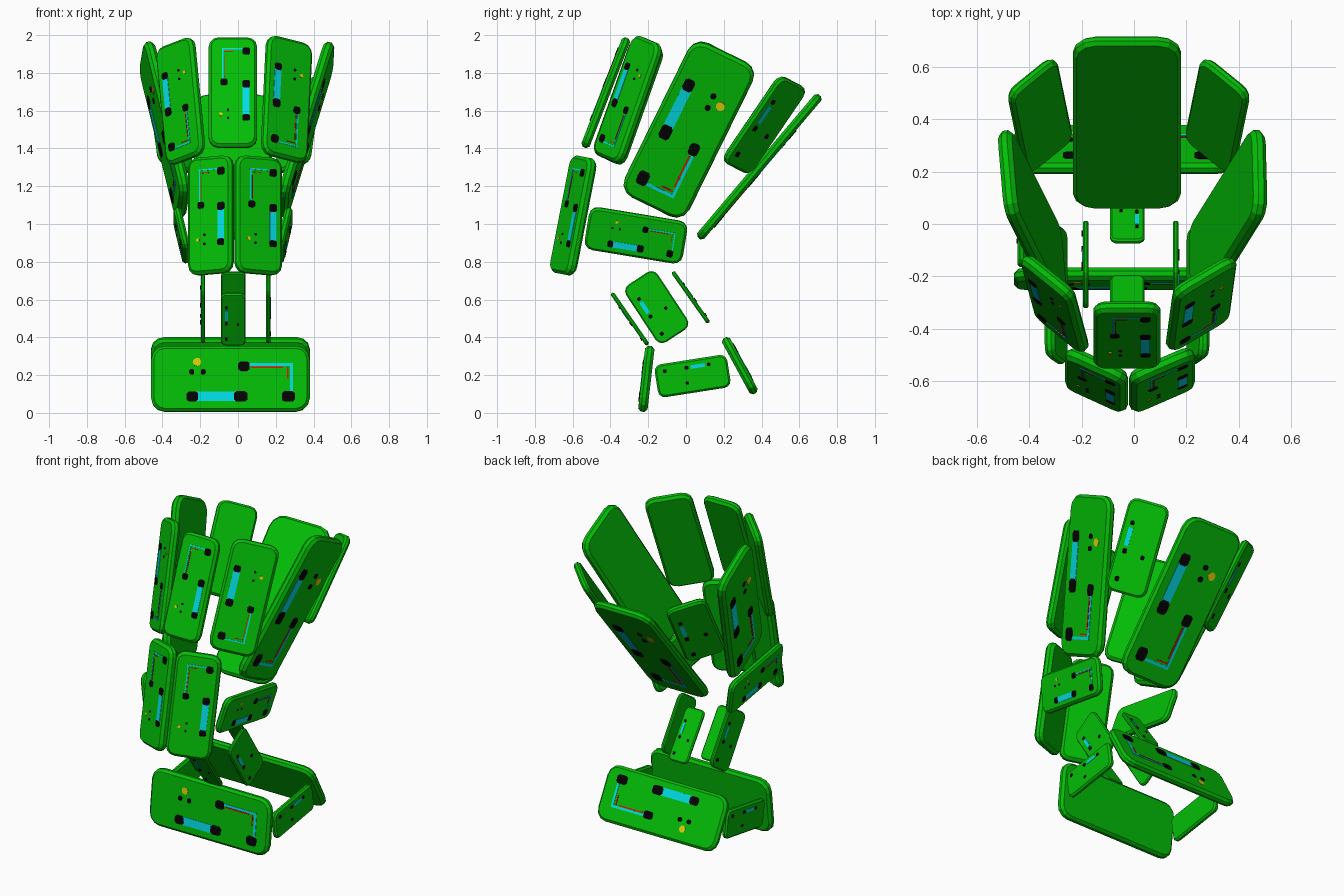
import bpy, bmesh, math
from mathutils import Vector, Matrix

if "Cube" in bpy.data.objects:
    bpy.data.objects.remove(bpy.data.objects["Cube"])


def material(name, col):
    m = bpy.data.materials.new(name)
    m.diffuse_color = (*col, 1)
    m.use_nodes = True
    m.node_tree.nodes["Principled BSDF"].inputs["Base Color"].default_value = m.diffuse_color
    return m


GREEN, BLACK, CYAN, RED, YELLOW = range(5)
MATS = [material("board green", (0.001, 0.51, 0.002)),
        material("pad black", (0.001, 0.001, 0.001)),
        material("trace cyan", (0.001, 0.76, 0.84)),
        material("trace red", (0.8, 0.004, 0.002)),
        material("dot yellow", (0.75, 0.62, 0.003))]

# Circuit details, in fractions of half length / half width:
# kind, material, centre u, centre v, half u, half v, sides (4 = box, more = disc)
DETAILS = [
    ("strip", CYAN, -.18, -.55, .26, .145, 4),
    ("pad", BLACK, -.48, -.55, .072, .15, 8),
    ("pad", BLACK, .13, -.55, .085, .16, 8),
    ("pad", BLACK, .73, -.55, .082, .16, 8),
    ("pad", BLACK, .17, .37, .072, .14, 8),
    ("trace_u", CYAN, .50, .42, .27, .04, 4),
    ("trace_v", CYAN, .77, .03, .018, .43, 4),
    ("trace_u", RED, .46, .34, .20, .022, 4),
    ("trace_v", RED, .72, .18, .009, .18, 4),
    ("dot", BLACK, -.49, .20, .033, .08, 8),
    ("dot", BLACK, -.34, .20, .033, .08, 8),
    ("dot", YELLOW, -.42, .50, .05, .12, 10),
]
# Size factors (along, across) per detail kind; boards carry finer or fewer details as they shrink
FULL = dict(strip=(1, 1), pad=(1, 1), trace_u=(1, 1), trace_v=(1, 1), dot=(1, 1))
MEDIUM = dict(strip=(1, 1), pad=(.8, 1), trace_u=(1, .65), trace_v=(.65, 1), dot=(.6, .6))
SMALL = dict(strip=(.75, .75), pad=(.65, .65))


def prism(bm, rings, mat):
    """Loft equal-length rings and cap both ends."""
    vs = [[bm.verts.new(p) for p in r] for r in rings]
    n = len(vs[0])
    faces = [bm.faces.new(vs[0][::-1]), bm.faces.new(vs[-1])]
    for a, b in zip(vs, vs[1:]):
        for i in range(n):
            j = (i + 1) % n
            faces.append(bm.faces.new((a[i], a[j], b[j], b[i])))
    for f in faces:
        f.material_index = mat


def rounded(hl, hw, r, z):
    """Rounded rectangle with three steps per corner."""
    pts = []
    for k, (sx, sy) in enumerate(((1, 1), (-1, 1), (-1, -1), (1, -1))):
        for s in range(4):
            a = math.radians(90 * k + 30 * s)
            pts.append((sx * (hl - r) + r * math.cos(a),
                        sy * (hw - r) + r * math.sin(a), z))
    return pts


def outline(kind, cu, cv, du, dv, n, hl, hw):
    """Flat outline of one detail: square pad with cut corners, box or disc."""
    if kind == "pad":
        unit = [(1, -.6), (1, .6), (.6, 1), (-.6, 1), (-1, .6), (-1, -.6), (-.6, -1), (.6, -1)]
    else:
        k = 1 / math.cos(math.pi / n)
        unit = [(k * math.cos((i + .5) * math.tau / n), k * math.sin((i + .5) * math.tau / n))
                for i in range(n)]
    return [((cu + du * x) * hl, (cv + dv * y) * hw) for x, y in unit]


def plate(name, c, u, v, t, style=FULL):
    """Board with centre c, half-length u, half-width v; u x v faces outward."""
    u, v = Vector(u), Vector(v)
    v -= u * (u.dot(v) / u.length_squared)
    hl, hw = u.length, v.length
    U, V = u.normalized(), v.normalized()
    bm = bmesh.new()
    r, e = hw * .42, t * .3
    prism(bm, [rounded(hl - e, hw - e, r - e, -t / 2),
               rounded(hl, hw, r, -t / 2 + e),
               rounded(hl, hw, r, t / 2 - e),
               rounded(hl - e, hw - e, r - e, t / 2)], GREEN)
    for kind, mat, cu, cv, du, dv, n in DETAILS:
        if kind not in style:
            continue
        su, sv = style[kind]
        h = .004 if mat == BLACK else .0025
        ring = outline(kind, cu, cv, du * su, dv * sv, n, hl, hw)
        prism(bm, [[(x, y, t / 2 - .002) for x, y in ring],
                   [(x, y, t / 2 + h) for x, y in ring]], mat)
    me = bpy.data.meshes.new(name)
    bm.to_mesh(me)
    bm.free()
    for m in MATS:
        me.materials.append(m)
    ob = bpy.data.objects.new(name, me)
    ob.matrix_world = Matrix.Translation(c) @ Matrix((U, V, U.cross(V))).transposed().to_4x4()
    bpy.context.collection.objects.link(ob)


# Foot ring
plate("foot_front_plate", (-.04, -.21, .18), (.42, 0, 0), (0, .02, .174), .05)
plate("foot_back_plate", (-.04, .285, .25), (.42, 0, 0), (0, .08, -.147), .048)
plate("foot_right_plate", (.36, .035, .195), (0, -.192, -.03), (0, .014, -.087), .033, SMALL)
plate("foot_left_plate", (-.43, .035, .195), (0, .192, .03), (0, .014, -.087), .033, SMALL)

# Ankle ring
plate("ankle_front_plate", (-.025, -.297, .497), (0, .095, -.137), (.066, 0, 0), .022, SMALL)
plate("ankle_back_plate", (-.025, .025, .612), (0, .095, -.135), (-.066, 0, 0), .022, SMALL)
plate("ankle_right_plate", (.16, -.155, .56), (0, .10, -.152), (0, .083, .056), .022, SMALL)
plate("ankle_left_plate", (-.185, -.155, .56), (0, .10, -.152), (0, -.083, -.056), .022, SMALL)

# Middle ring
plate("middle_front_left_plate", (-.143, -.597, 1.045), (0, .06, .31), (-.116, .055, 0), .055, MEDIUM)
plate("middle_front_right_plate", (.107, -.597, 1.045), (0, .06, .31), (-.122, -.055, 0), .055, MEDIUM)
plate("middle_right_plate", (.245, -.265, .94), (0, .26, -.043), (.027, .018, .112), .04, MEDIUM)
plate("middle_left_plate", (-.298, -.265, .94), (0, -.26, .043), (-.027, .018, .112), .04, MEDIUM)

# Upper ring
plate("upper_front_plate", (-.027, -.425, 1.695), (0, .112, .29), (-.128, 0, 0), .047, MEDIUM)
plate("upper_front_right_plate", (.257, -.305, 1.66), (-.015, -.11, -.315), (.118, .07, -.028), .05, MEDIUM)
plate("upper_front_left_plate", (-.303, -.305, 1.65), (.03, -.11, -.31), (.098, -.082, .028), .05, MEDIUM)
plate("upper_right_plate", (.36, .015, 1.5), (-.125, -.20, -.406), (-.005, .171, -.084), .055)
plate("upper_left_plate", (-.388, .015, 1.5), (.10, -.20, -.406), (.015, -.171, .084), .055)
plate("upper_back_right_plate", (.32, .415, 1.525), (-.032, -.155, -.228), (-.09, .072, -.038), .04, SMALL)
plate("upper_back_left_plate", (-.36, .415, 1.525), (.032, -.155, -.228), (-.09, -.072, .038), .04, SMALL)
plate("upper_back_plate", (-.027, .388, 1.303), (0, -.32, -.378), (-.207, 0, 0), .048)
